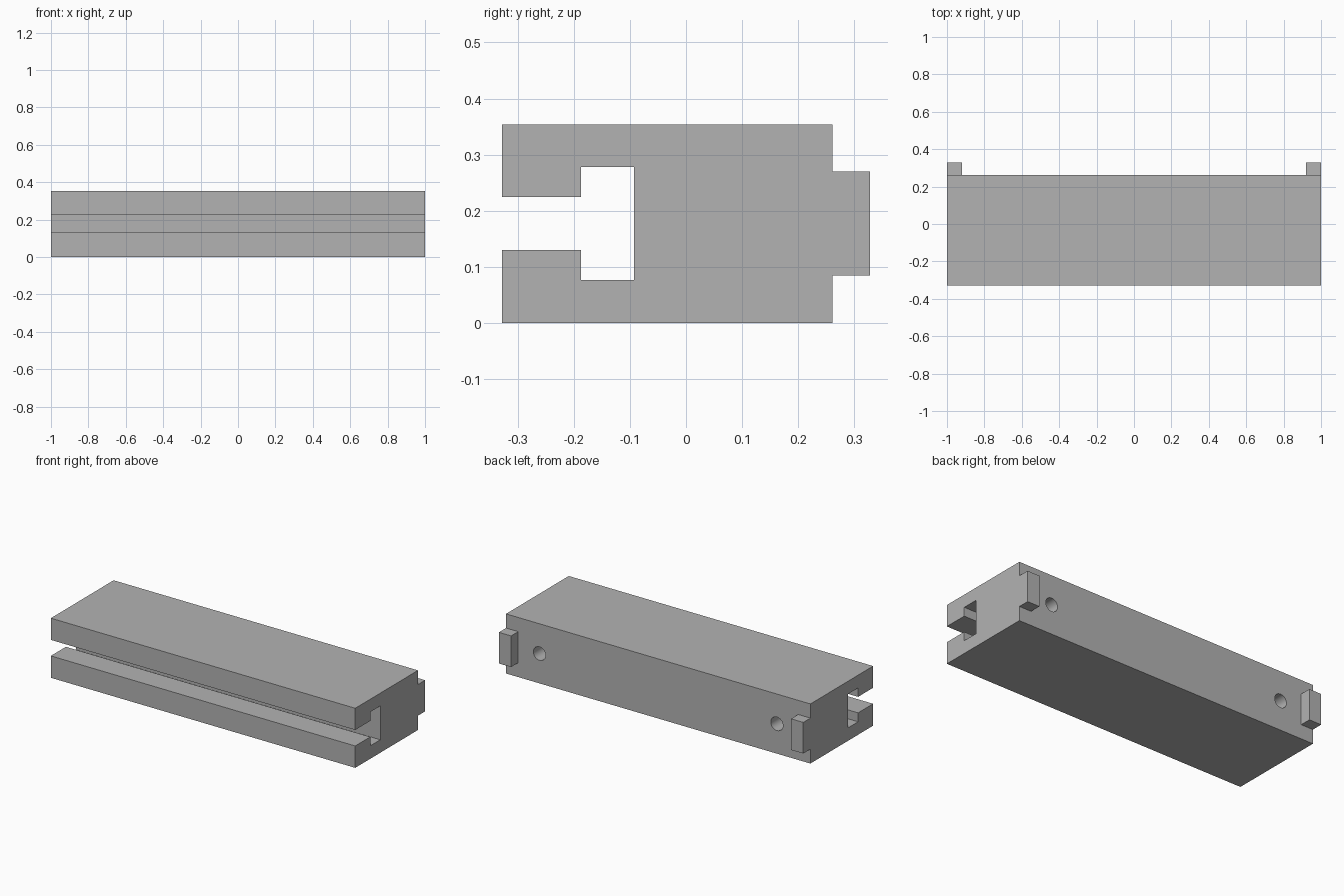
import bpy
import bmesh
import math
from mathutils import Matrix, Vector

cube = bpy.data.objects.get("Cube")
if cube:
    bpy.data.objects.remove(cube, do_unlink=True)

grey = bpy.data.materials.new("plain_grey")
grey.use_nodes = True
colour = (0.45, 0.45, 0.45, 1)
grey.diffuse_color = colour
grey.node_tree.nodes["Principled BSDF"].inputs["Base Color"].default_value = colour


def add_object(name, bm):
    bmesh.ops.recalc_face_normals(bm, faces=bm.faces)
    mesh = bpy.data.meshes.new(name)
    bm.to_mesh(mesh)
    bm.free()
    mesh.materials.append(grey)
    obj = bpy.data.objects.new(name, mesh)
    bpy.context.collection.objects.link(obj)
    return obj


def extrude_profile(name, points, x0, x1):
    """Extrude a (y, z) outline along x."""
    bm = bmesh.new()
    face = bm.faces.new([bm.verts.new((x0, y, z)) for y, z in points])
    result = bmesh.ops.extrude_face_region(bm, geom=[face])
    verts = [v for v in result["geom"] if isinstance(v, bmesh.types.BMVert)]
    bmesh.ops.translate(bm, verts=verts, vec=Vector((x1 - x0, 0, 0)))
    return add_object(name, bm)


FRONT, BACK, TAB_BACK, TOP = -0.328, 0.261, 0.328, 0.354
MID = TOP / 2

# Body with a T-shaped slot along the front
body = extrude_profile("slotted_body", [
    (FRONT, 0), (BACK, 0), (BACK, TOP), (FRONT, TOP),
    (FRONT, 0.225), (-0.187, 0.225), (-0.187, 0.278), (-0.093, 0.278),
    (-0.093, 0.077), (-0.187, 0.077), (-0.187, 0.13), (FRONT, 0.13),
], -1, 1)

for side, x_side in (("left", 1), ("right", -1)):
    # Locating tab at each end of the back
    extrude_profile(side + "_tab", [
        (BACK, 0.085), (TAB_BACK, 0.085), (TAB_BACK, 0.27), (BACK, 0.27),
    ], x_side * 0.92, x_side)

    # Blind round hole in the back
    bm = bmesh.new()
    bmesh.ops.create_cone(
        bm, cap_ends=True, segments=32, radius1=0.04, radius2=0.04, depth=0.4,
        matrix=Matrix.Translation((x_side * 0.78, BACK, MID))
        @ Matrix.Rotation(math.pi / 2, 4, "X"))
    cutter = add_object(side + "_hole_cutter", bm)
    cutter.hide_render = True
    cut = body.modifiers.new(side + "_hole", "BOOLEAN")
    cut.operation = "DIFFERENCE"
    cut.solver = "EXACT"
    cut.object = cutter
    bpy.ops.object.select_all(action="DESELECT")
    body.select_set(True)
    bpy.context.view_layer.objects.active = body
    bpy.ops.object.modifier_apply(modifier=cut.name)
    bpy.data.objects.remove(cutter, do_unlink=True)

# Smooth hole walls, crisp edges elsewhere
bpy.ops.object.shade_smooth_by_angle(angle=math.radians(30))
